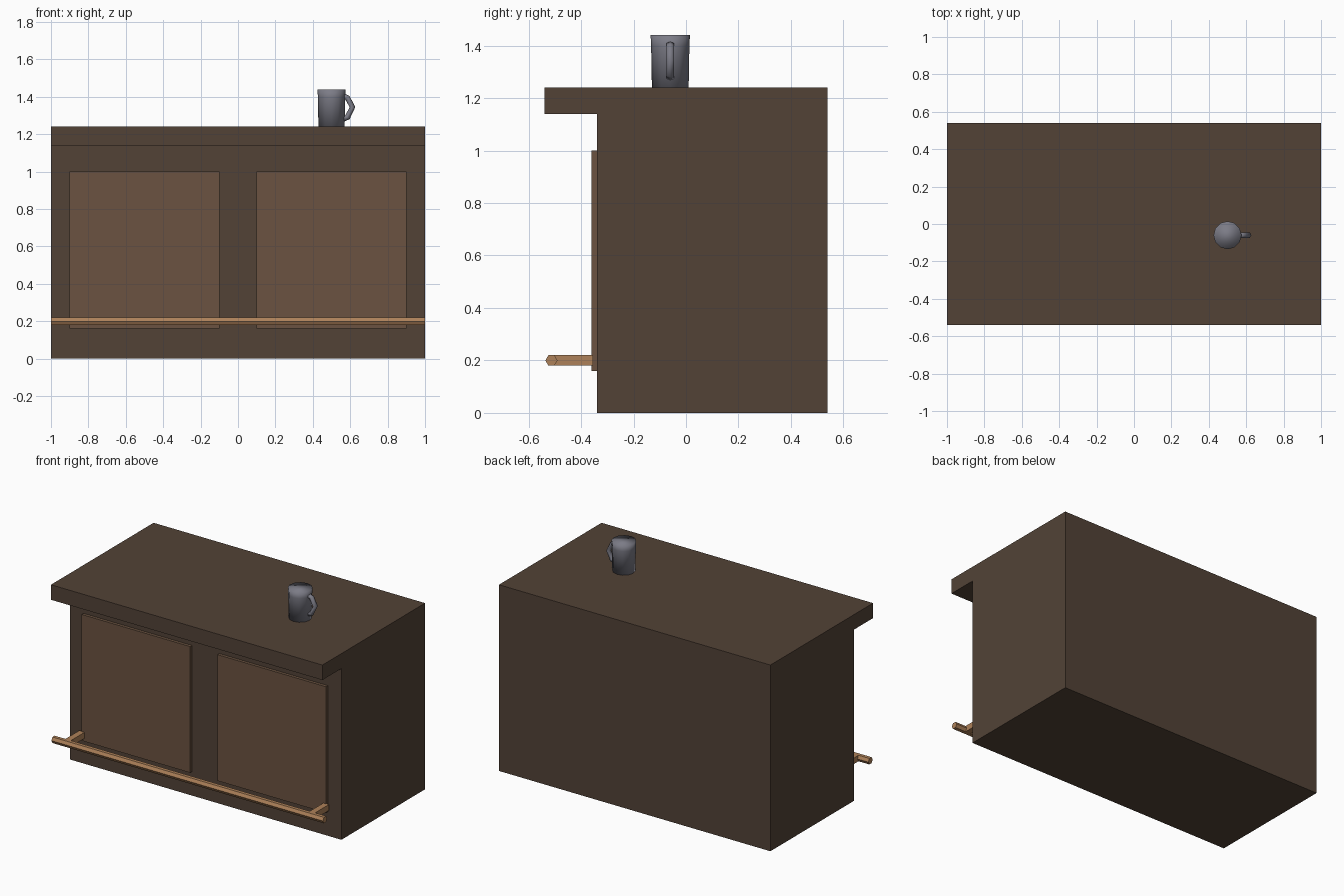
import bpy, bmesh, math
from mathutils import Vector

if "Cube" in bpy.data.objects:
    bpy.data.objects.remove(bpy.data.objects["Cube"])


def material(name, rgb):
    m = bpy.data.materials.new(name)
    m.diffuse_color = (*rgb, 1)
    m.use_nodes = True
    m.node_tree.nodes["Principled BSDF"].inputs["Base Color"].default_value = m.diffuse_color
    return m


DARK = material("dark_wood", (0.085, 0.055, 0.037))
PANEL = material("panel_wood", (0.145, 0.085, 0.052))
RAIL = material("rail_wood", (0.42, 0.22, 0.10))
METAL = material("mug_grey", (0.20, 0.20, 0.24))


def loft(name, rings, mat, smooth=False):
    """Skin a list of equal-sized rings and cap both ends."""
    bm = bmesh.new()
    loops = [[bm.verts.new(p) for p in ring] for ring in rings]
    n = len(loops[0])
    for a, b in zip(loops, loops[1:]):
        for i in range(n):
            bm.faces.new((a[i], a[(i + 1) % n], b[(i + 1) % n], b[i]))
    bm.faces.new(loops[0][::-1])
    bm.faces.new(loops[-1])
    bmesh.ops.recalc_face_normals(bm, faces=bm.faces)
    for f in bm.faces:
        f.smooth = smooth
    me = bpy.data.meshes.new(name)
    bm.to_mesh(me)
    bm.free()
    me.materials.append(mat)
    ob = bpy.data.objects.new(name, me)
    bpy.context.collection.objects.link(ob)
    return ob


def extrude_x(name, profile, x0, x1, mat):
    """Extrude a (y, z) profile along x."""
    return loft(name, [[(x, y, z) for y, z in profile] for x in (x0, x1)], mat)


def box(name, x0, x1, y0, y1, z0, z1, mat):
    return extrude_x(name, [(y0, z0), (y1, z0), (y1, z1), (y0, z1)], x0, x1, mat)


# Counter: cabinet and overhanging top in one profile
extrude_x("counter", [(-0.34, 0), (0.54, 0), (0.54, 1.24), (-0.54, 1.24),
                      (-0.54, 1.14), (-0.34, 1.14)], -1, 1, DARK)

# Front panels and foot rail brackets, mirrored left and right
for side, s in (("left", -1), ("right", 1)):
    xa, xb = sorted((0.1 * s, 0.9 * s))
    box(side + "_panel", xa, xb, -0.36, -0.335, 0.16, 1.0, PANEL)
    box(side + "_rail_bracket", 0.9 * s - 0.02, 0.9 * s + 0.02,
        -0.515, -0.355, 0.18, 0.22, RAIL)

# Six-sided foot rail
extrude_x("foot_rail", [(-0.513 + 0.023 * math.cos(math.radians(60 * i)),
                         0.2 + 0.023 * math.sin(math.radians(60 * i)))
                        for i in range(6)], -1, 1, RAIL)

# Mug body, slightly tapered
CX, CY, SIDES = 0.5, -0.06, 12
loft("mug", [[(CX + r * math.cos(math.tau * i / SIDES),
               CY + r * math.sin(math.tau * i / SIDES), z) for i in range(SIDES)]
             for r, z in ((0.070, 1.24), (0.073, 1.40), (0.075, 1.44))],
     METAL, smooth=True)

# Mug handle: six-sided tube along a C-shaped path
path = [Vector((x, CY, z)) for x, z in
        ((0.560, 1.405), (0.585, 1.395), (0.612, 1.345), (0.585, 1.290), (0.560, 1.280))]
rings = []
for i, p in enumerate(path):
    t = (path[min(i + 1, 4)] - path[max(i - 1, 0)]).normalized()
    out = Vector((0, 1, 0)).cross(t)
    rings.append([p + 0.015 * math.cos(math.tau * k / 6) * out
                  + Vector((0, 0.017 * math.sin(math.tau * k / 6), 0))
                  for k in range(6)])
loft("mug_handle", rings, METAL, smooth=True)
